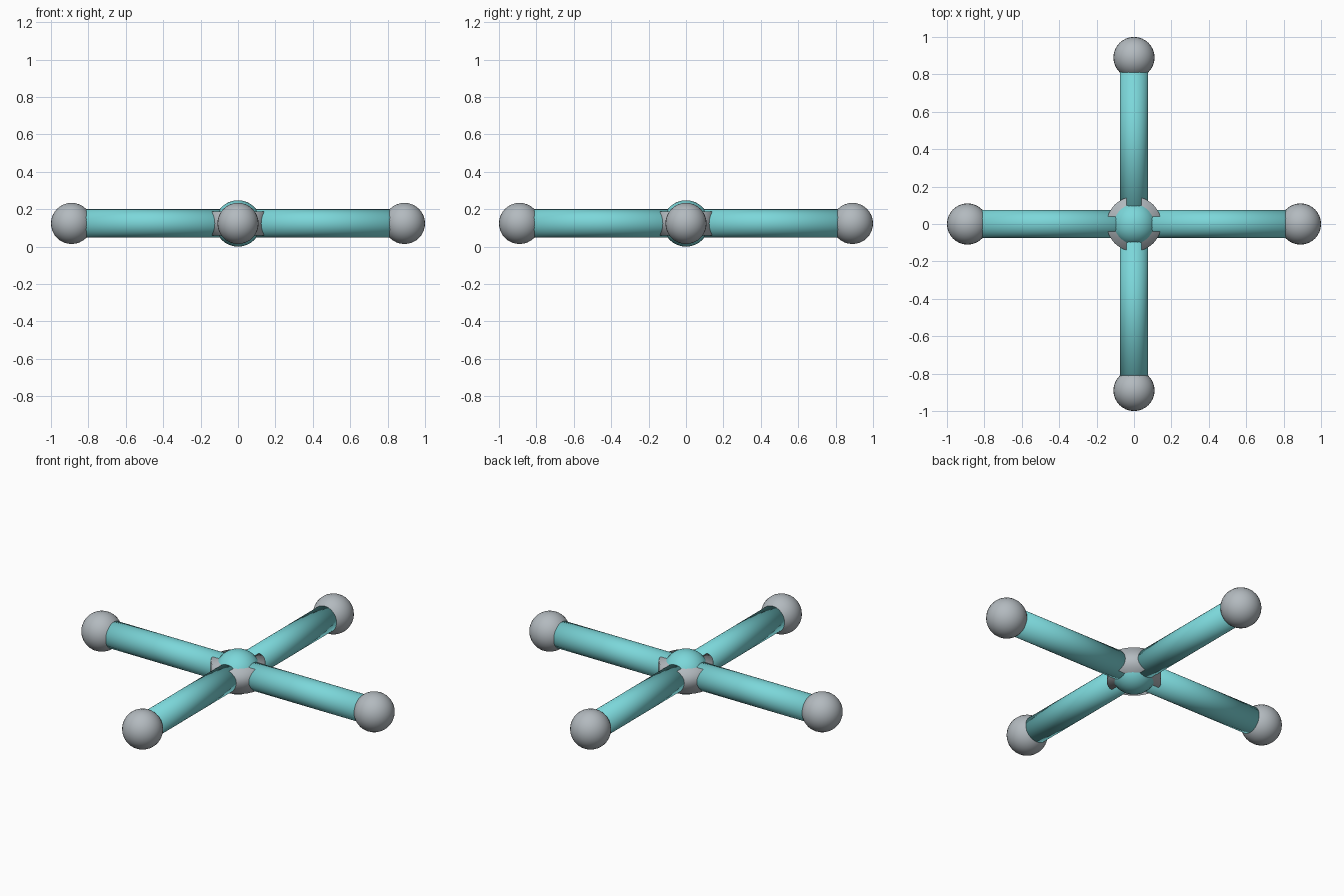
import bpy
from math import pi, cos, sin

cube = bpy.data.objects.get("Cube")
if cube:
    bpy.data.objects.remove(cube, do_unlink=True)

MID = 0.124       # height of the shared centre plane
ARM_REACH = 0.89  # distance from the hub to each end ball


def make_material(name, colour):
    mat = bpy.data.materials.new(name)
    mat.use_nodes = True
    mat.diffuse_color = colour
    mat.node_tree.nodes["Principled BSDF"].inputs["Base Color"].default_value = colour
    return mat


teal = make_material("teal", (0.20, 0.68, 0.70, 1))
grey = make_material("grey", (0.45, 0.49, 0.52, 1))


def finish(name, mat):
    obj = bpy.context.object
    obj.name = name
    obj.data.materials.append(mat)
    bpy.ops.object.shade_smooth()
    return obj


def ball(name, radius, location, mat):
    bpy.ops.mesh.primitive_uv_sphere_add(
        segments=32, ring_count=16, radius=radius, location=location)
    return finish(name, mat)


def rod(name, radius, length, location, mat, rotation=(0, 0, 0)):
    bpy.ops.mesh.primitive_cylinder_add(
        vertices=32, radius=radius, depth=length, location=location, rotation=rotation)
    return finish(name, mat)


# Central hub: a ball held in a short collar
ball("hub_ball", MID, (0, 0, MID), teal)
rod("hub_collar", 0.146, 0.13, (0, 0, MID), grey)

# Four arms, each tipped with a ball
for i, side in enumerate(("left", "back", "right", "front")):
    angle = i * pi / 2
    x, y = cos(angle) * ARM_REACH, sin(angle) * ARM_REACH
    rod(side + "_arm", 0.076, ARM_REACH, (x / 2, y / 2, MID), teal, (0, pi / 2, angle))
    ball(side + "_end_ball", 0.11, (x, y, MID), grey)
